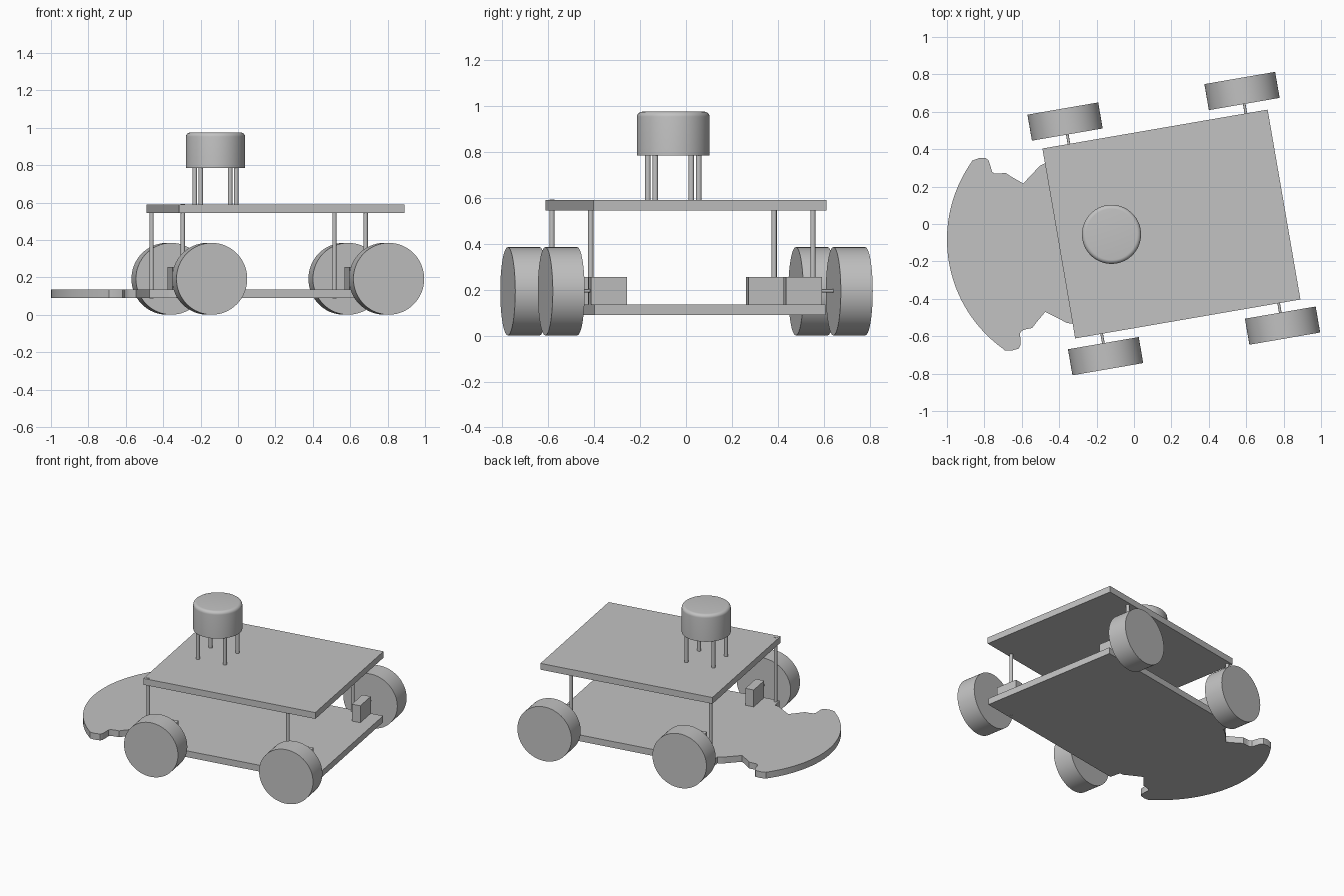
import bpy, bmesh, math
from mathutils import Matrix, Vector

cube = bpy.data.objects.get("Cube")
if cube:
    bpy.data.objects.remove(cube, do_unlink=True)

# One plain grey for the whole rover
grey = bpy.data.materials.new("plain_grey")
grey.use_nodes = True
grey.diffuse_color = (0.54, 0.54, 0.54, 1)
grey.node_tree.nodes["Principled BSDF"].inputs["Base Color"].default_value = (0.54, 0.54, 0.54, 1)

# The rover is turned slightly about z; all parts use its local frame
FRAME = Matrix.Translation((0.2, 0, 0)) @ Matrix.Rotation(math.radians(9.8), 4, 'Z')


def finish(name, bm, smooth=False):
    bmesh.ops.recalc_face_normals(bm, faces=bm.faces)
    mesh = bpy.data.meshes.new(name)
    bm.to_mesh(mesh)
    bm.free()
    mesh.materials.append(grey)
    obj = bpy.data.objects.new(name, mesh)
    obj.matrix_world = FRAME
    bpy.context.collection.objects.link(obj)
    if smooth:
        bpy.ops.object.select_all(action='DESELECT')
        obj.select_set(True)
        bpy.context.view_layer.objects.active = obj
        bpy.ops.object.shade_smooth_by_angle(angle=math.radians(35))
    return obj


def box(name, centre, size):
    bm = bmesh.new()
    bmesh.ops.create_cube(bm, size=1, matrix=Matrix.Translation(centre) @ Matrix.Diagonal((*size, 1)))
    return finish(name, bm)


def cylinder(name, start, end, radius, sides):
    a, b = Vector(start), Vector(end)
    turn = (b - a).to_track_quat('Z', 'Y').to_matrix().to_4x4()
    bm = bmesh.new()
    bmesh.ops.create_cone(bm, cap_ends=True, segments=sides, radius1=radius, radius2=radius,
                          depth=(b - a).length, matrix=Matrix.Translation((a + b) / 2) @ turn)
    return finish(name, bm, smooth=True)


# Upper deck
box("upper_deck", (0, 0, 0.5675), (1.222, 1.03, 0.045))

# Lower deck: rectangle, notched neck and round bumper, mirrored across the long axis
half = [(0.611, 0.51), (-0.605, 0.51), (-0.611, 0.435), (-0.64, 0.427), (-0.655, 0.415),
        (-0.744, 0.348), (-0.80, 0.395), (-0.828, 0.421), (-0.86, 0.422), (-0.885, 0.426),
        (-0.897, 0.437), (-0.900, 0.465), (-0.906, 0.502), (-0.918, 0.517), (-0.955, 0.522),
        (-0.992, 0.515)]
arc_x, arc_r = -0.488, 0.719
half += [(arc_x - arc_r * math.cos(t), arc_r * math.sin(t))
         for t in (math.radians(44.5 * (1 - i / 20)) for i in range(20))]
outline = half + [(arc_x - arc_r, 0)] + [(x, -y) for x, y in reversed(half)]
bm = bmesh.new()
base = bm.faces.new([bm.verts.new((x, y, 0.09)) for x, y in outline])
top = bmesh.ops.extrude_face_region(bm, geom=[base])
bmesh.ops.translate(bm, vec=(0, 0, 0.045),
                    verts=[v for v in top["geom"] if isinstance(v, bmesh.types.BMVert)])
finish("lower_deck", bm, smooth=True)

# Wheels, axles, motors and deck posts at each corner
for side, s in (("left", 1), ("right", -1)):
    for end, wheel_x, post_x in (("front", -0.467, -0.587), ("rear", 0.493, 0.405)):
        tag = f"{end}_{side}"
        cylinder(f"wheel_{tag}", (wheel_x, s * 0.566, 0.193), (wheel_x, s * 0.707, 0.193), 0.192, 64)
        cylinder(f"axle_{tag}", (wheel_x, s * 0.48, 0.195), (wheel_x, s * 0.58, 0.195), 0.007, 16)
        box(f"motor_{tag}", (wheel_x, s * 0.431, 0.194), (0.06, 0.158, 0.122))
        post_top = 0.592 if tag == "front_right" else 0.58
        cylinder(f"post_{tag}", (post_x, s * 0.491, 0.089), (post_x, s * 0.491, post_top), 0.0115, 16)

# Sensor legs
SX = -0.325
for i, (dx, dy) in enumerate(((-1, -1), (1, -1), (1, 1), (-1, 1))):
    x, y = SX + dx * 0.096, dy * 0.096
    cylinder(f"sensor_leg_{i + 1}", (x, y, 0.58), (x, y, 0.80), 0.0125, 16)

# Sensor drum with a rounded top rim
r, z0, z1, rim = 0.158, 0.785, 0.975, 0.022
profile = [(0, z0), (r, z0)]
profile += [(r - rim + rim * math.cos(a), z1 - rim + rim * math.sin(a))
            for a in (math.radians(15 * i) for i in range(7))]
profile.append((0, z1))
bm = bmesh.new()
verts = [bm.verts.new((SX + x, 0, z)) for x, z in profile]
edges = [bm.edges.new(pair) for pair in zip(verts, verts[1:])]
bmesh.ops.spin(bm, geom=verts + edges, cent=(SX, 0, 0), axis=(0, 0, 1),
               angle=math.tau, steps=64, use_merge=True)
bmesh.ops.remove_doubles(bm, verts=bm.verts, dist=1e-5)
finish("sensor_drum", bm, smooth=True)
